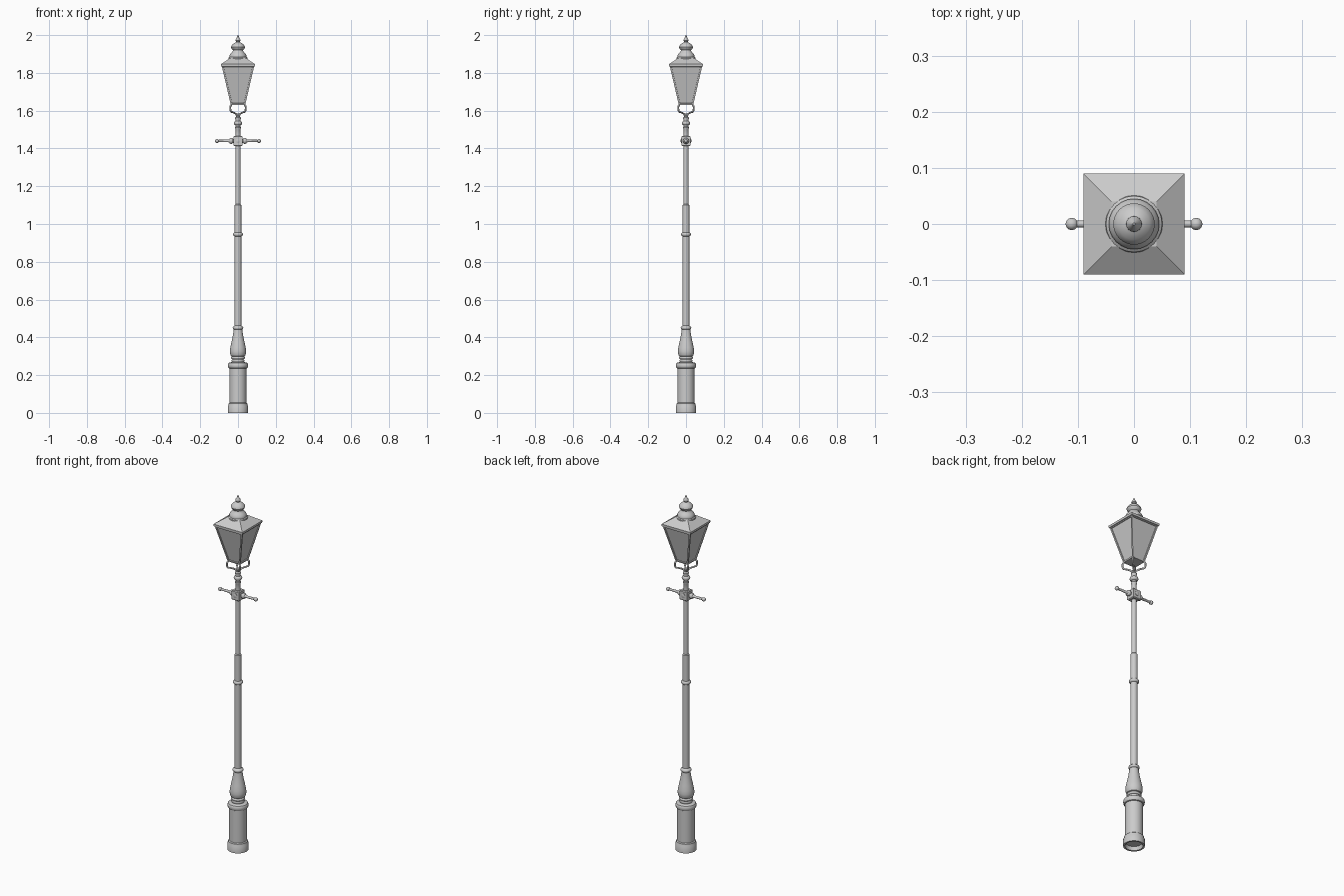
import bpy, bmesh, math
from mathutils import Vector

if "Cube" in bpy.data.objects:
    bpy.data.objects.remove(bpy.data.objects["Cube"])


def finish(bm, name, smooth=True):
    bmesh.ops.recalc_face_normals(bm, faces=bm.faces)
    me = bpy.data.meshes.new(name)
    bm.to_mesh(me)
    bm.free()
    ob = bpy.data.objects.new(name, me)
    bpy.context.collection.objects.link(ob)
    if smooth:
        bpy.ops.object.select_all(action='DESELECT')
        ob.select_set(True)
        bpy.context.view_layer.objects.active = ob
        bpy.ops.object.shade_smooth_by_angle(angle=math.radians(35))
    return ob


def loft(bm, profile, sides, turn=0.0):
    """Stack rings of (radius, z); returns the side faces."""
    rings = []
    for r, z in profile:
        rings.append([bm.verts.new((r * math.cos(turn + math.tau * i / sides),
                                    r * math.sin(turn + math.tau * i / sides), z))
                      for i in range(sides)])
    faces = [bm.faces.new((a[i], a[(i + 1) % sides], b[(i + 1) % sides], b[i]))
             for a, b in zip(rings, rings[1:]) for i in range(sides)]
    bm.faces.new(rings[0])
    bm.faces.new(rings[-1])
    return faces


def lathe(name, profile, sides=24):
    bm = bmesh.new()
    loft(bm, profile, sides)
    return finish(bm, name)


def square(name, profile):
    """Square loft from (half width, z)."""
    bm = bmesh.new()
    loft(bm, [(w * math.sqrt(2), z) for w, z in profile], 4, math.pi / 4)
    return finish(bm, name, False)


def bead(z, r, inner, h):
    """Half-round moulding on a shaft."""
    return [(inner + (r - inner) * math.sin(math.pi * k / 6),
             z - h * math.cos(math.pi * k / 6)) for k in range(7)]


# Base drum with recessed underside
lathe("base", [(0.040, 0.02), (0.045, 0.0), (0.054, 0.0), (0.054, 0.036),
               (0.050, 0.043), (0.050, 0.05), (0.045, 0.054), (0.045, 0.236)]
      + bead(0.251, 0.054, 0.046, 0.015) + [(0.034, 0.269)], 32)

# Vase-shaped foot of the column
lathe("vase", bead(0.276, 0.034, 0.030, 0.008) + bead(0.291, 0.037, 0.031, 0.007)
      + [(0.037, 0.301), (0.042, 0.313), (0.043, 0.327), (0.041, 0.345),
         (0.035, 0.372), (0.029, 0.40), (0.025, 0.425), (0.023, 0.441)]
      + bead(0.450, 0.028, 0.022, 0.008) + [(0.018, 0.462)], 32)

# Column shaft with rings
lathe("column", [(0.018, 0.455)] + bead(0.945, 0.026, 0.018, 0.010)
      + [(0.0175, 1.10), (0.0135, 1.105), (0.0125, 1.42)])

# Block carrying the ladder bar
square("bar_block", [(0.020, 1.412), (0.024, 1.416), (0.024, 1.462), (0.020, 1.466)])

# Ladder bar arms with collars and ball ends
arm = ([(0.010, 0.020)] + bead(0.036, 0.016, 0.010, 0.009)
       + [(0.007, 0.050), (0.006, 0.102)]
       + [(0.011 * math.sin(a), 0.111 - 0.011 * math.cos(a))
          for a in (0.7, 1.1, 1.57, 2.0, 2.5, 3.0)])
for side, label in ((1, "right"), (-1, "left")):
    ob = lathe("ladder_bar_" + label, arm, 16)
    ob.rotation_euler = (0, side * math.pi / 2, 0)
    ob.location.z = 1.44
# Front and back bosses on the block
for side, label in ((1, "front"), (-1, "back")):
    ob = lathe("boss_" + label, [(0.012, 0.022), (0.012, 0.026), (0.006, 0.028)], 16)
    ob.rotation_euler = (side * math.pi / 2, 0, 0)
    ob.location.z = 1.44

# Neck above the block
lathe("neck", [(0.013, 1.464), (0.012, 1.50), (0.015, 1.505), (0.015, 1.512), (0.012, 1.516)]
      + bead(1.534, 0.022, 0.013, 0.011)
      + [(0.012, 1.55), (0.015, 1.558), (0.015, 1.564), (0.010, 1.570), (0.009, 1.585)])

# Four curved brackets to the lantern corners
for i in range(4):
    cu = bpy.data.curves.new("bracket_curve", 'CURVE')
    cu.dimensions = '3D'
    cu.bevel_depth = 0.0048
    cu.bevel_resolution = 2
    cu.use_fill_caps = True
    cu.resolution_u = 5
    sp = cu.splines.new('NURBS')
    path = [(0.004, 1.566), (0.010, 1.582), (0.040, 1.592), (0.055, 1.594),
            (0.058, 1.612), (0.057, 1.626), (0.046, 1.634)]
    sp.points.add(len(path) - 1)
    for p, (r, z) in zip(sp.points, path):
        p.co = (r, 0, z, 1)
    sp.use_endpoint_u = True
    sp.order_u = 3
    ob = bpy.data.objects.new("bracket_%d" % (i + 1), cu)
    ob.rotation_euler.z = math.pi / 4 + i * math.pi / 2
    bpy.context.collection.objects.link(ob)

# Lantern body with recessed panes
bm = bmesh.new()
panes = loft(bm, [(0.038 * math.sqrt(2), 1.63), (0.086 * math.sqrt(2), 1.836)], 4, math.pi / 4)
bmesh.ops.recalc_face_normals(bm, faces=bm.faces)
bmesh.ops.inset_individual(bm, faces=panes, thickness=0.008, use_even_offset=True)
bmesh.ops.inset_individual(bm, faces=panes, thickness=0.0005, depth=-0.005)
finish(bm, "lantern", False)

# Roof
square("roof", [(0.084, 1.832), (0.089, 1.834), (0.090, 1.846), (0.040, 1.880)])

# Vent cap and finial
lathe("cap", [(0.046, 1.866), (0.051, 1.874), (0.050, 1.880), (0.045, 1.884),
              (0.045, 1.890), (0.042, 1.898), (0.034, 1.908), (0.028, 1.914),
              (0.026, 1.920), (0.034, 1.928), (0.037, 1.936), (0.035, 1.943),
              (0.028, 1.952), (0.018, 1.959), (0.010, 1.963), (0.010, 1.967),
              (0.014, 1.971), (0.013, 1.976), (0.007, 1.985), (0.002, 2.0)])
